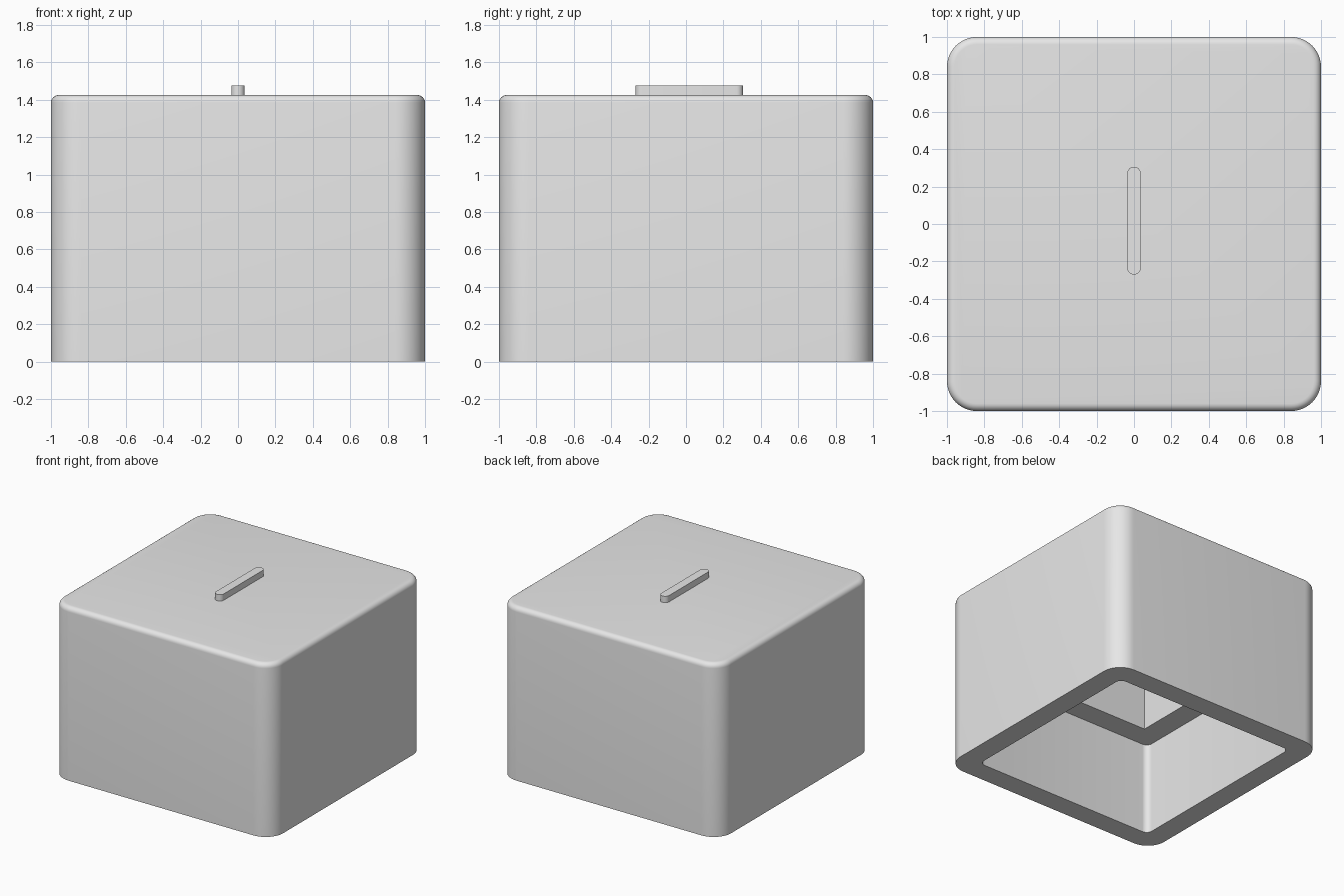
import bpy
import bmesh
from mathutils import Matrix, Vector

default = bpy.data.objects.get("Cube")
if default:
    bpy.data.objects.remove(default, do_unlink=True)

# Single flat grey
grey = bpy.data.materials.new("light grey")
grey.use_nodes = True
colour = (0.8, 0.8, 0.8, 1)
grey.diffuse_color = colour
grey.node_tree.nodes["Principled BSDF"].inputs["Base Color"].default_value = colour


def rounded_block(name, half_x, half_y, z0, z1, corner=0, top_edge=0, y=0, segments=8):
    """Box with rounded upright corners and an optional rounded top rim."""
    bm = bmesh.new()
    centre = Vector((0, y, (z0 + z1) / 2))
    size = Matrix.Diagonal((2 * half_x, 2 * half_y, z1 - z0, 1))
    bmesh.ops.create_cube(bm, size=1, matrix=Matrix.Translation(centre) @ size)
    if corner:
        upright = [e for e in bm.edges if abs(e.verts[0].co.z - e.verts[1].co.z) > 1e-4]
        bmesh.ops.bevel(bm, geom=upright, offset=corner, segments=segments,
                        profile=0.5, affect='EDGES')
    if top_edge:
        rim = [e for e in bm.edges if all(abs(v.co.z - z1) < 1e-4 for v in e.verts)]
        bmesh.ops.bevel(bm, geom=rim, offset=top_edge, segments=6,
                        profile=0.5, affect='EDGES')
    bmesh.ops.recalc_face_normals(bm, faces=bm.faces)
    mesh = bpy.data.meshes.new(name)
    bm.to_mesh(mesh)
    bm.free()
    mesh.materials.append(grey)
    obj = bpy.data.objects.new(name, mesh)
    bpy.context.collection.objects.link(obj)
    return obj


def activate(obj):
    bpy.ops.object.select_all(action='DESELECT')
    obj.select_set(True)
    bpy.context.view_layer.objects.active = obj


def carve(obj, cutter):
    cutter.hide_render = True
    mod = obj.modifiers.new("carve", 'BOOLEAN')
    mod.operation = 'DIFFERENCE'
    mod.solver = 'EXACT'
    mod.object = cutter
    activate(obj)
    bpy.ops.object.modifier_apply(modifier=mod.name)
    bpy.data.objects.remove(cutter, do_unlink=True)


# Hollow shell: wide rounded opening below, narrower square pocket above the ledge
shell = rounded_block("shell", 1, 1, 0, 1.425, corner=0.16, top_edge=0.04, segments=12)
carve(shell, rounded_block("opening_cutter", 0.825, 0.825, -0.2, 0.76, corner=0.05))
carve(shell, rounded_block("pocket_cutter", 0.64, 0.64, 0.5, 1.25))

# Raised marker bar with round ends
marker = rounded_block("marker_bar", 0.036, 0.288, 1.41, 1.477, corner=0.0355, y=0.018)

for obj in (shell, marker):
    activate(obj)
    bpy.ops.object.shade_smooth_by_angle()
